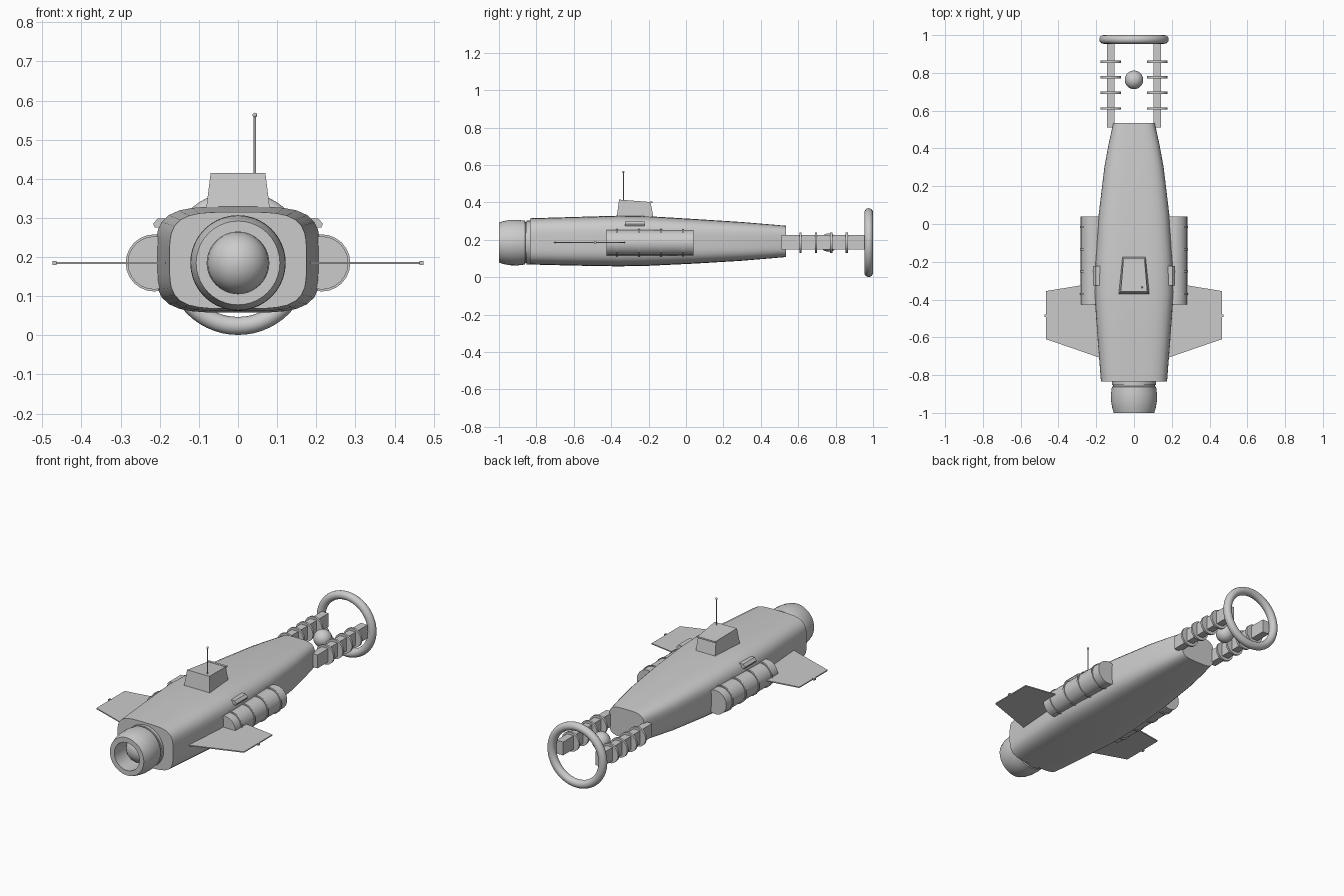
import bpy, bmesh, math
from mathutils import Matrix, Vector

cube = bpy.data.objects.get("Cube")
if cube:
    bpy.data.objects.remove(cube)

GREY = (0.6, 0.6, 0.6, 1)
mat = bpy.data.materials.new("hull grey")
mat.use_nodes = True
mat.diffuse_color = GREY
mat.node_tree.nodes["Principled BSDF"].inputs["Base Color"].default_value = GREY
AXIS_Z = 0.185


def finish(name, bm, smooth=True, angle=35):
    bmesh.ops.recalc_face_normals(bm, faces=bm.faces)
    mesh = bpy.data.meshes.new(name)
    bm.to_mesh(mesh)
    bm.free()
    obj = bpy.data.objects.new(name, mesh)
    bpy.context.collection.objects.link(obj)
    mesh.materials.append(mat)
    if smooth:
        bpy.ops.object.select_all(action='DESELECT')
        obj.select_set(True)
        bpy.context.view_layer.objects.active = obj
        bpy.ops.object.shade_smooth_by_angle(angle=math.radians(angle))
    return obj


def loft(name, rings, closed=False, **kw):
    """Skin a list of equal-length point rings, capping the ends unless closed."""
    bm = bmesh.new()
    loops = [[bm.verts.new(p) for p in ring] for ring in rings]
    n = len(loops[0])
    pairs = list(zip(loops, loops[1:]))
    if closed:
        pairs.append((loops[-1], loops[0]))
    for a, b in pairs:
        for i in range(n):
            j = (i + 1) % n
            bm.faces.new((a[i], a[j], b[j], b[i]))
    if not closed:
        bm.faces.new(loops[0])
        bm.faces.new(loops[-1])
    return finish(name, bm, **kw)


def lathe(name, profile, x=0, z=AXIS_Z, n=40, closed=False, **kw):
    """Revolve (y, radius) points about a lengthwise axis."""
    turn = [2 * math.pi * i / n for i in range(n)]
    return loft(name, [[(x + r * math.cos(a), y, z + r * math.sin(a)) for a in turn]
                       for y, r in profile], closed, **kw)


def ball(name, loc, r, seg=32):
    bm = bmesh.new()
    bmesh.ops.create_uvsphere(bm, u_segments=seg, v_segments=seg // 2, radius=r,
                              matrix=Matrix.Translation(loc))
    return finish(name, bm)


def box(name, loc, size):
    bm = bmesh.new()
    bmesh.ops.create_cube(bm, size=1, matrix=Matrix.Translation(loc) @ Matrix.Diagonal((*size, 1)))
    return finish(name, bm, smooth=False)


def squircle(y, half_w, low, high, n=48, power=4):
    mid, half_h = (low + high) / 2, (high - low) / 2
    pts = []
    for i in range(n):
        a = 2 * math.pi * i / n
        c, s = math.cos(a), math.sin(a)
        k = (abs(c) ** power + abs(s) ** power) ** (-1 / power)
        pts.append((half_w * c * k, y, mid + half_h * s * k))
    return pts


# Main hull
loft("hull", [squircle(*s) for s in (
    (-0.835, 0.175, 0.068, 0.315), (-0.6, 0.193, 0.062, 0.322), (-0.36, 0.21, 0.058, 0.329),
    (-0.2, 0.205, 0.061, 0.326), (0.05, 0.187, 0.073, 0.311), (0.3, 0.157, 0.088, 0.295),
    (0.42, 0.135, 0.098, 0.285), (0.535, 0.11, 0.108, 0.275))])

# Nose: collar, hollow barrel and recessed dome
lathe("nose_collar", [(-0.83, 0.117), (-0.852, 0.117), (-0.852, 0.108), (-0.83, 0.108)])
lathe("nose_barrel", [(-0.84, 0.11), (-0.858, 0.11), (-0.862, 0.117), (-0.9, 0.122),
                      (-0.94, 0.121), (-0.975, 0.115), (-1.0, 0.107), (-1.0, 0.079),
                      (-0.9, 0.079), (-0.84, 0.079)], closed=True)
ball("nose_dome", (0, -0.87, AXIS_Z), 0.079)

# Conning tower, with a framed hatch on its sloping back
base = [(-0.083, -0.372, 0.31), (0.083, -0.372, 0.31), (0.062, -0.172, 0.31), (-0.062, -0.172, 0.31)]
roof = [(-0.07, -0.358, 0.415), (0.07, -0.358, 0.415), (0.056, -0.19, 0.402), (-0.056, -0.19, 0.402)]
loft("tower", [base, roof], smooth=False)
box("tower_lip", (0, -0.186, 0.4), (0.116, 0.014, 0.008))

# Antenna
bm = bmesh.new()
bmesh.ops.create_cone(bm, segments=12, radius1=0.003, radius2=0.003, depth=0.16, cap_ends=True,
                      matrix=Matrix.Translation((0.043, -0.335, 0.485)))
finish("antenna", bm)
ball("antenna_tip", (0.043, -0.335, 0.563), 0.006, 16)

for side, sx in (("left", 1), ("right", -1)):
    # Side fin with tip light
    plan = [(0.16, -0.715), (0.465, -0.61), (0.465, -0.355), (0.16, -0.305)]
    loft(side + "_fin", [[(sx * x, y, AXIS_Z + dz) for x, y in plan] for dz in (-0.003, 0.003)],
         smooth=False)
    box(side + "_fin_tip", (sx * 0.469, -0.485, AXIS_Z), (0.011, 0.014, 0.011))

    # Side tank with raised bands
    px = sx * 0.214
    lathe(side + "_tank", [(-0.425, 0.068), (0.04, 0.068)], px, n=24)
    for i in range(4):
        y = -0.37 + 0.118 * i
        lathe(f"{side}_tank_band_{i + 1}", [(y - 0.005, 0.073), (y + 0.005, 0.073)], px, n=24)

    # Small tapered housing on the shoulder
    loft(side + "_shoulder_vent", [[(sx * x, y, z) for x, z in
         ((0.165, 0.275), (0.213, 0.275), (0.217, 0.285), (0.205, 0.299), (0.165, 0.299))]
         for y in (-0.325, -0.222)], smooth=False)

    # Tail arm with discs
    ax = sx * 0.123
    box(side + "_tail_arm", (ax, 0.735, AXIS_Z + 0.002), (0.042, 0.45, 0.076))
    for i in range(4):
        y = 0.612 + 0.0825 * i
        lathe(f"{side}_tail_disc_{i + 1}", [(y - 0.006, 0.055), (y + 0.006, 0.055)], ax, n=24)

# Tail sphere and ring
ball("tail_sphere", (0, 0.763, AXIS_Z), 0.049)
tube = [2 * math.pi * i / 16 for i in range(16)]
lathe("tail_ring", [(0.977 + 0.023 * math.sin(a), 0.161 + 0.023 * math.cos(a)) for a in tube],
      n=56, closed=True)
